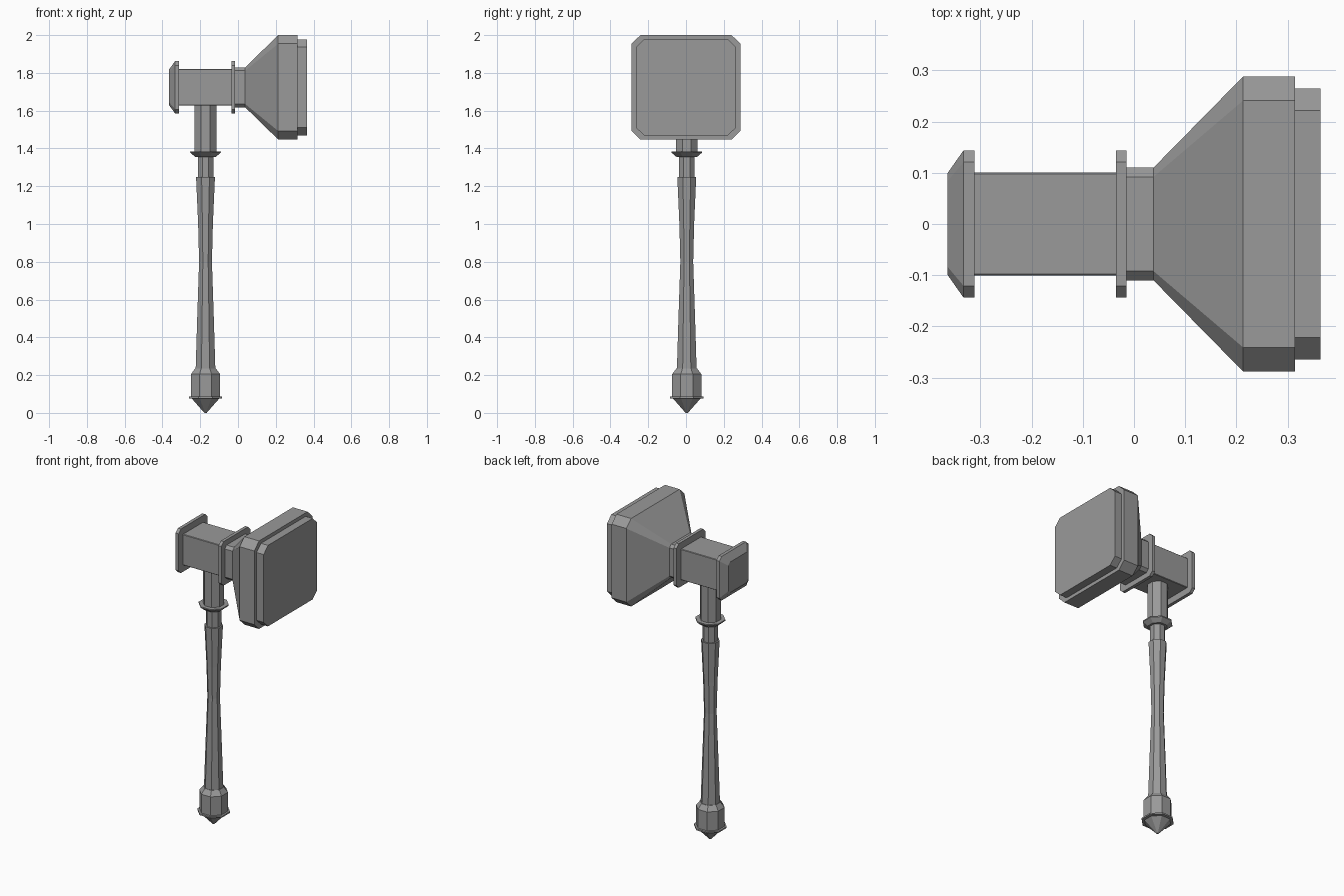
import bpy, bmesh, math

if "Cube" in bpy.data.objects:
    bpy.data.objects.remove(bpy.data.objects["Cube"])

HX, HY, HZ = -0.172, 0.004, 1.7235   # handle axis x, y and head axis z
ZS = 0.96                            # head is slightly squashed in z

# Dark grey metal for every part
metal = bpy.data.materials.new("dark_grey")
metal.diffuse_color = (.32, .32, .32, 1)
metal.use_nodes = True
metal.node_tree.nodes["Principled BSDF"].inputs["Base Color"].default_value = metal.diffuse_color


def loft(name, rings):
    """Skin a list of equal-length vertex rings and cap both ends."""
    bm = bmesh.new()
    vr = [[bm.verts.new(p) for p in r] for r in rings]
    n = len(vr[0])
    for a, b in zip(vr, vr[1:]):
        for i in range(n):
            j = (i + 1) % n
            bm.faces.new((a[i], a[j], b[j], b[i]))
    bm.faces.new(vr[0][::-1])
    bm.faces.new(vr[-1])
    bmesh.ops.recalc_face_normals(bm, faces=bm.faces)
    me = bpy.data.meshes.new(name)
    bm.to_mesh(me)
    bm.free()
    me.materials.append(metal)
    ob = bpy.data.objects.new(name, me)
    bpy.context.collection.objects.link(ob)
    return ob


def square(x, h, c):
    """Square section across x with half size h and corner chamfer c."""
    k = h - c
    pts = [(h, -k), (h, k), (k, h), (-k, h), (-h, k), (-h, -k), (-k, -h), (k, -h)]
    return [(x, y, HZ + z * ZS) for y, z in pts]


def octagon(z, r):
    """Octagonal section across z, r measured to the flats."""
    R = r / math.cos(math.pi / 8)
    return [(HX + R * math.cos((i + .5) * math.pi / 4),
             HY + R * math.sin((i + .5) * math.pi / 4), z) for i in range(8)]


def head_part(name, *sections):
    return loft(name, [square(*s) for s in sections])


def turned(name, *profile):
    return loft(name, [octagon(*p) for p in profile])


# Head, from back to striking face
head_part("back_cap", (-.364, .100, .016), (-.333, .144, .023), (-.312, .144, .023))
head_part("head_shaft", (-.312, .101, .003), (-.035, .101, .003))
head_part("head_ring", (-.035, .144, .023), (-.015, .144, .023))
head_part("flared_head", (-.015, .110, .018), (.038, .110, .018),
          (.213, .288, .047), (.315, .288, .047))
head_part("striking_face", (.315, .265, .043), (.364, .265, .043))

# Handle, from pommel to head
turned("pommel", (0, .006), (.075, .072), (.077, .088), (.086, .088),
       (.087, .077), (.205, .077), (.235, .055))
turned("grip", (.235, .052), (.50, .044), (.80, .034), (1.0, .039), (1.25, .050))
turned("neck", (1.25, .041), (1.36, .041))
turned("handle_collar", (1.355, .054), (1.378, .081), (1.385, .081))
turned("upper_shaft", (1.385, .057), (1.635, .057))
